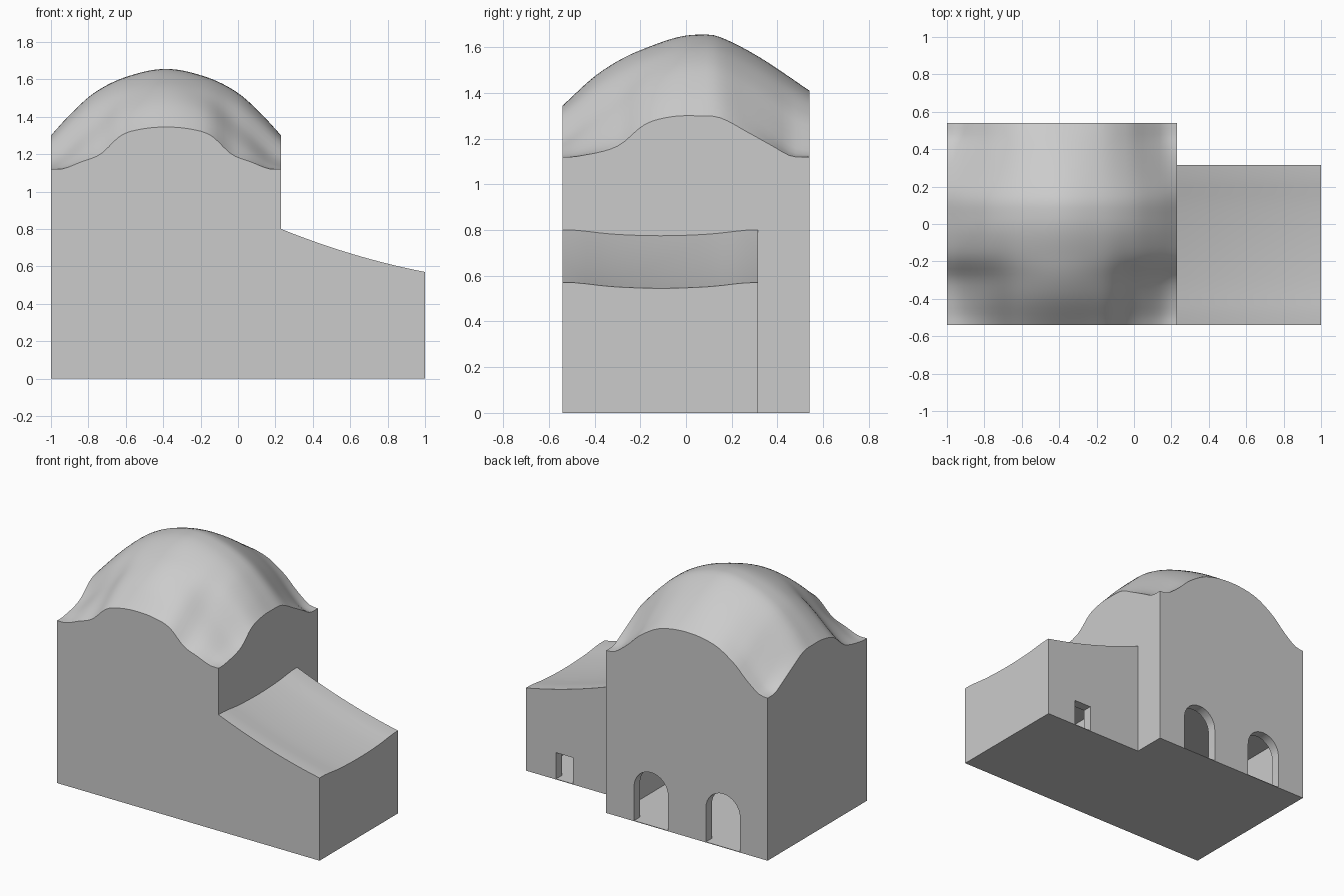
import bpy, bmesh, math

if "Cube" in bpy.data.objects:
    bpy.data.objects.remove(bpy.data.objects["Cube"])

plaster = bpy.data.materials.new("grey plaster")
plaster.diffuse_color = (0.6, 0.6, 0.6, 1)
plaster.use_nodes = True
plaster.node_tree.nodes["Principled BSDF"].inputs["Base Color"].default_value = plaster.diffuse_color


def curve(pts, x):
    """Smooth interpolation through (x, value) points."""
    if x <= pts[0][0]:
        return pts[0][1]
    if x >= pts[-1][0]:
        return pts[-1][1]
    n = len(pts)
    slope = []
    for i in range(n):
        a, b = pts[max(i - 1, 0)], pts[min(i + 1, n - 1)]
        slope.append((b[1] - a[1]) / (b[0] - a[0]))
    slope[0] = 0
    for i in range(n - 1):
        (x0, y0), (x1, y1) = pts[i], pts[i + 1]
        if x <= x1:
            h = x1 - x0
            t = (x - x0) / h
            return (y0 * (2*t**3 - 3*t**2 + 1) + h * slope[i] * (t**3 - 2*t**2 + t)
                    + y1 * (3*t**2 - 2*t**3) + h * slope[i + 1] * (t**3 - t**2))


def link(name, bm):
    bmesh.ops.recalc_face_normals(bm, faces=bm.faces)
    me = bpy.data.meshes.new(name)
    bm.to_mesh(me)
    bm.free()
    me.materials.append(plaster)
    ob = bpy.data.objects.new(name, me)
    bpy.context.collection.objects.link(ob)
    return ob


def block(name, x0, x1, y0, y1, nx, ny, height):
    """Straight-walled solid whose top follows height(x, y)."""
    bm = bmesh.new()
    xs = [x0 + (x1 - x0) * i / nx for i in range(nx + 1)]
    ys = [y0 + (y1 - y0) * j / ny for j in range(ny + 1)]
    g = [[bm.verts.new((x, y, height(x, y))) for y in ys] for x in xs]
    for i in range(nx):
        for j in range(ny):
            bm.faces.new((g[i][j], g[i+1][j], g[i+1][j+1], g[i][j+1]))
    rim = ([g[i][0] for i in range(nx)] + [g[nx][j] for j in range(ny)]
           + [g[i][ny] for i in range(nx, 0, -1)] + [g[0][j] for j in range(ny, 0, -1)])
    low = [bm.verts.new((v.co.x, v.co.y, 0)) for v in rim]
    for k in range(len(rim)):
        m = (k + 1) % len(rim)
        bm.faces.new((low[k], low[m], rim[m], rim[k]))
    bm.faces.new(low[::-1])
    return link(name, bm)


def prism(name, outline, y0, y1):
    """Extrude an x-z outline along y."""
    bm = bmesh.new()
    a = [bm.verts.new((x, y0, z)) for x, z in outline]
    b = [bm.verts.new((x, y1, z)) for x, z in outline]
    bm.faces.new(a)
    bm.faces.new(b[::-1])
    for k in range(len(a)):
        m = (k + 1) % len(a)
        bm.faces.new((a[k], b[k], b[m], a[m]))
    return link(name, bm)


FLOOR = 0.004


def rect(x0, x1, top):
    return [(x0, FLOOR), (x1, FLOOR), (x1, top), (x0, top)]


def arch(cx, r, spring):
    arc = [(cx + r * math.cos(math.pi * k / 16), spring + r * math.sin(math.pi * k / 16))
           for k in range(17)]
    return [(cx - r, FLOOR), (cx + r, FLOOR)] + arc


def cut(ob, cutters):
    bpy.context.view_layer.objects.active = ob
    for c in cutters:
        c.hide_render = True
        mod = ob.modifiers.new("cut", 'BOOLEAN')
        mod.operation = 'DIFFERENCE'
        mod.solver = 'EXACT'
        mod.object = c
        bpy.ops.object.modifier_apply(modifier=mod.name)
        bpy.data.objects.remove(c)


# Domed roof: profiles over the distance from the centre line x = -0.385
CX = -0.385
CREST = [(0, 1.655), (.215, 1.612), (.38, 1.53), (.505, 1.42), (.615, 1.30)]
FRONT = [(0, 1.345), (.125, 1.335), (.24, 1.30), (.35, 1.20), (.45, 1.16), (.55, 1.122), (.615, 1.12)]
BACK = [(0, 1.41), (.21, 1.378), (.4, 1.28), (.45, 1.205), (.55, 1.13), (.615, 1.12)]
BACK[2] = (.36, 1.29)
# Share of the drop from the crest towards front / back: mid section and side walls
MID_F = [(0, 0), (.25, .22), (.43, .54), (.59, 1)]
MID_B = [(0, 0), (.09, .03), (.27, .40), (.49, 1)]
SIDE_F = [(0, 0), (.11, .02), (.23, .21), (.35, .74), (.53, .99), (.59, 1)]
SIDE_B = [(0, 0), (.1, .05), (.22, .40), (.33, .74), (.41, .98), (.49, 1)]


def dome(x, y):
    d = abs(x - CX)
    w = min(d / .615, 1) ** 2
    c, e = curve(CREST, d), y - .05
    edge, mid, side = (FRONT, MID_F, SIDE_F) if e < 0 else (BACK, MID_B, SIDE_B)
    s = curve(mid, abs(e)) * (1 - w) + curve(side, abs(e)) * w
    return c - (c - curve(edge, d)) * s


def lean_to(x, y):
    t = (x - .23) / .77
    v = abs(y + .11) / .43
    return .80 - .23 * t - .08 * t * (1 - t) - .025 * (1 - curve([(0, 0), (.5, .3), (.85, .95), (1, 1)], v))


# Main domed house, hollow, with two arched doorways at the back
house = block("domed_house", -1, .23, -.54, .54, 40, 36, dome)
cut(house, [prism("main_room", rect(-.935, .165, .48), -.475, .475),
            prism("arch_left", arch(-.66, .13, .24), .44, .7),
            prism("arch_right", arch(-.112, .13, .24), .44, .7)])

# Lower side wing with a sagging roof and a small doorway at the back
wing = block("side_wing", .23, 1, -.54, .315, 16, 16, lean_to)
cut(wing, [prism("wing_room", rect(.295, .935, .43), -.475, .25),
           prism("wing_door", rect(.64, .77, .185), .22, .5)])

for ob in (house, wing):
    bpy.ops.object.select_all(action='DESELECT')
    ob.select_set(True)
    bpy.context.view_layer.objects.active = ob
    bpy.ops.object.shade_smooth_by_angle(angle=math.radians(35))
